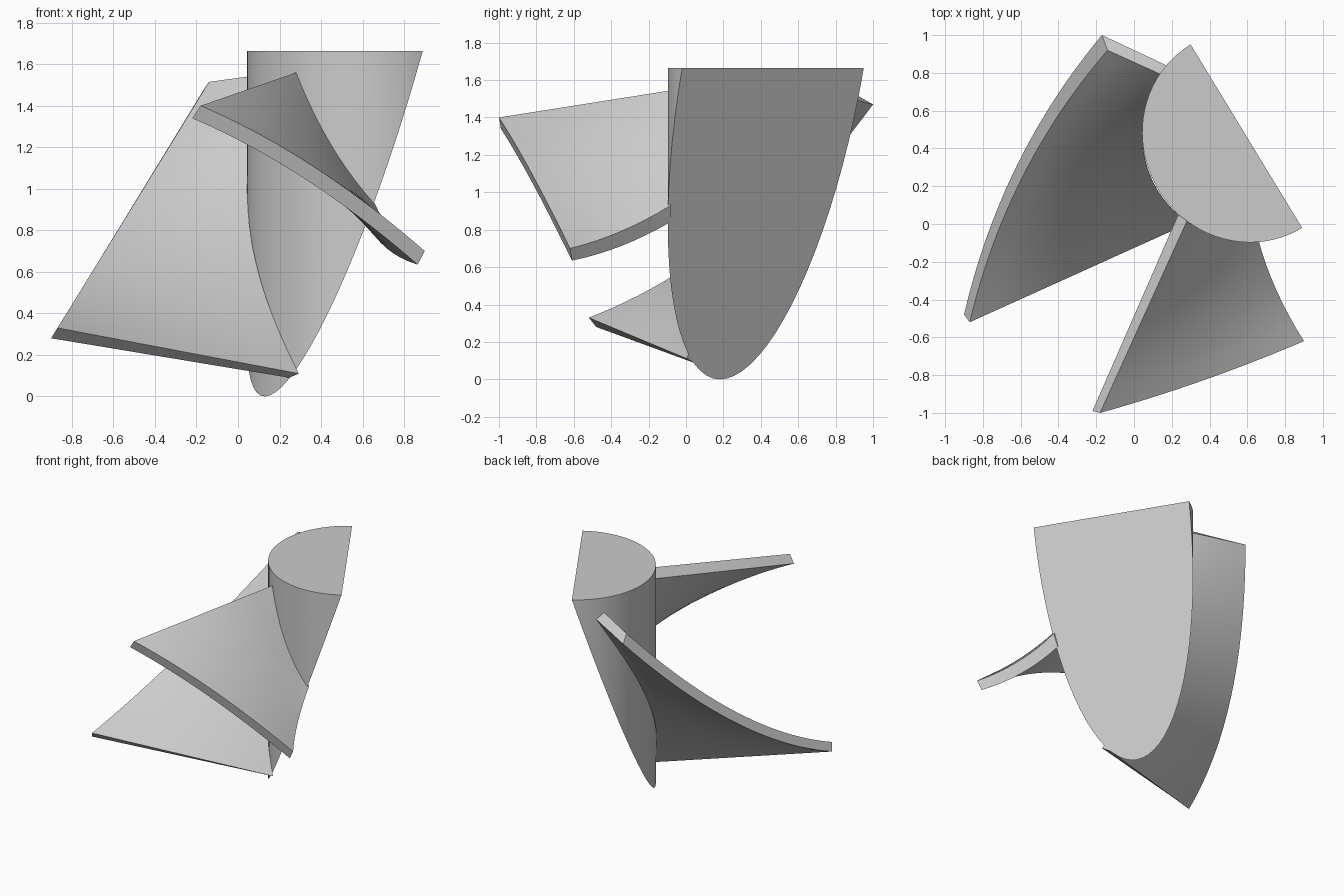
import bpy, bmesh, math
from mathutils import Vector

if "Cube" in bpy.data.objects:
    bpy.data.objects.remove(bpy.data.objects["Cube"], do_unlink=True)

grey = bpy.data.materials.new("plain_grey")
grey.use_nodes = True
grey.diffuse_color = (0.6, 0.6, 0.6, 1)
grey.node_tree.nodes["Principled BSDF"].inputs["Base Color"].default_value = (0.6, 0.6, 0.6, 1)

AXIS = Vector((0.595, 0.465, 0))
TOP = 1.665


def finish(bm, name):
    bmesh.ops.remove_doubles(bm, verts=bm.verts, dist=0.0001)
    bmesh.ops.recalc_face_normals(bm, faces=bm.faces)
    mesh = bpy.data.meshes.new(name)
    bm.to_mesh(mesh)
    bm.free()
    mesh.materials.append(grey)
    obj = bpy.data.objects.new(name, mesh)
    bpy.context.collection.objects.link(obj)
    bpy.ops.object.select_all(action='DESELECT')
    obj.select_set(True)
    bpy.context.view_layer.objects.active = obj
    bpy.ops.object.shade_smooth_by_angle(angle=math.radians(30))


# Hub: half cylinder sliced by a sloping plane that meets the top at its diameter
def make_hub(steps=40):
    along = Vector((0.52, -0.855, 0)) * 0.568
    out = Vector((-0.855, -0.52, 0)) * 0.545
    bm = bmesh.new()
    upper, lower = [], []
    for i in range(steps + 1):
        a = math.pi * i / steps
        p = AXIS + along * math.cos(a) + out * math.sin(a)
        upper.append(bm.verts.new((p.x, p.y, TOP)))
        lower.append(bm.verts.new((p.x, p.y, TOP * (1 - math.sin(a)))))
    for i in range(steps):
        bm.faces.new((upper[i], upper[i + 1], lower[i + 1], lower[i]))
    bm.faces.new(upper)
    bm.faces.new(lower[::-1])
    finish(bm, "hub")


# One blade skin: straight rules from a helix on the hub to a bowed outer edge
def skin(outer, bow, angles, heights, dip, sag, n, m):
    start, end = Vector(outer[0]), Vector(outer[1])
    rows = []
    for i in range(n + 1):
        t = i / n
        hump = 4 * t * (1 - t)
        tip = start.lerp(end, t) + Vector(bow) * hump
        a = math.radians(angles[0] + (angles[1] - angles[0]) * t)
        z = heights[0] + (heights[1] - heights[0]) * t + dip * hump
        root = AXIS + Vector((0.55 * math.cos(a), 0.55 * math.sin(a), z))
        row = []
        for j in range(m + 1):
            s = j / m
            row.append(root.lerp(tip, s) + Vector(sag) * (4 * s * (1 - s) * t * t))
        rows.append(row)
    return rows


def make_blade(name, front, back, bow, dip, sag, n=24, m=8):
    bm = bmesh.new()
    f, b = [[[bm.verts.new(p) for p in row]
             for row in skin(side[0], bow, side[1], side[2], dip, sag, n, m)]
            for side in (front, back)]
    for g in (f, b):
        for i in range(n):
            for j in range(m):
                bm.faces.new((g[i][j], g[i + 1][j], g[i + 1][j + 1], g[i][j + 1]))
    # Rim strips closing the four edges
    for j in (0, m):
        for i in range(n):
            bm.faces.new((f[i][j], f[i + 1][j], b[i + 1][j], b[i][j]))
    for i in (0, n):
        for j in range(m):
            bm.faces.new((f[i][j], f[i][j + 1], b[i][j + 1], b[i][j]))
    finish(bm, name)


make_hub()
make_blade("right_blade",
           (((-0.14, 0.92, 1.515), (-0.87, -0.52, 0.33)), (144, 236.7), (1.555, 0.11)),
           (((-0.17, 1.0, 1.47), (-0.90, -0.48, 0.28)), (138, 230.8), (1.51, 0.09)),
           (-0.085, 0.05, -0.14), 0, (0, 0, 0))
make_blade("front_blade",
           (((-0.18, -1.0, 1.40), (0.90, -0.62, 0.70)), (235, 276.6), (1.56, 0.93)),
           (((-0.22, -0.99, 1.34), (0.865, -0.61, 0.635)), (229, 272.5), (1.50, 0.84)),
           (0, -0.02, 0.06), -0.05, (-0.025, 0, -0.025))
